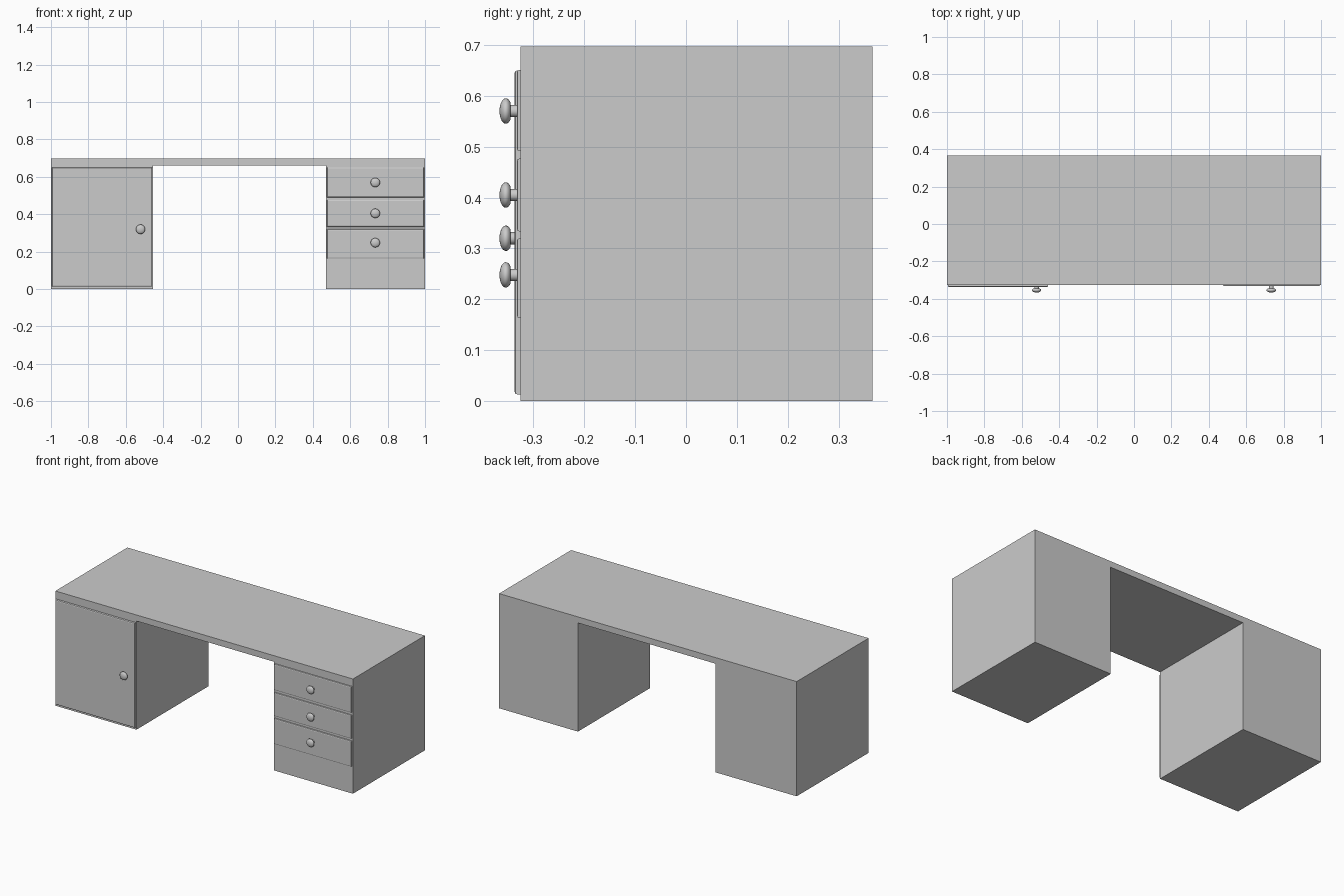
import bpy, bmesh, math
from mathutils import Matrix

if "Cube" in bpy.data.objects:
    bpy.data.objects.remove(bpy.data.objects["Cube"])

FRONT, BACK = -0.325, 0.366


def new_object(name, bm):
    bmesh.ops.recalc_face_normals(bm, faces=bm.faces[:])
    mesh = bpy.data.meshes.new(name)
    bm.to_mesh(mesh)
    bm.free()
    obj = bpy.data.objects.new(name, mesh)
    bpy.context.collection.objects.link(obj)
    return obj


def extruded_profile(name, points, y0, y1):
    bm = bmesh.new()
    face = bm.faces.new([bm.verts.new((x, y0, z)) for x, z in points])
    ext = bmesh.ops.extrude_face_region(bm, geom=[face])
    verts = [v for v in ext["geom"] if isinstance(v, bmesh.types.BMVert)]
    bmesh.ops.translate(bm, verts=verts, vec=(0, y1 - y0, 0))
    return new_object(name, bm)


def front_panel(name, x0, x1, z0, z1, depth):
    # thin slab with its front rim rounded
    obj = extruded_profile(name, [(x0, z0), (x1, z0), (x1, z1), (x0, z1)],
                           FRONT - depth, FRONT + 0.002)
    bm = bmesh.new()
    bm.from_mesh(obj.data)
    rim = [e for e in bm.edges if all(v.co.y < FRONT - depth / 2 for v in e.verts)]
    bmesh.ops.bevel(bm, geom=rim, offset=0.006, segments=2, profile=0.5, affect='EDGES')
    bm.to_mesh(obj.data)
    bm.free()
    return obj


def knob(name, x, z):
    # lathed profile: (radius, y), stem flowing into a flattened ball
    profile = [(0.012, FRONT + 0.002), (0.012, -0.345)]
    for i in range(1, 12):
        a = math.radians(150 - i * 150 / 12)
        profile.append((0.025 * math.sin(a), -0.354 + -0.0125 * math.cos(a)))
    profile.append((0.0, -0.3665))
    bm = bmesh.new()
    verts = [bm.verts.new((r, y, 0)) for r, y in profile]
    edges = [bm.edges.new(pair) for pair in zip(verts, verts[1:])]
    bmesh.ops.spin(bm, geom=verts + edges, cent=(0, 0, 0), axis=(0, 1, 0),
                   angle=math.tau, steps=24)
    bmesh.ops.remove_doubles(bm, verts=bm.verts[:], dist=0.0001)
    bmesh.ops.transform(bm, matrix=Matrix.Translation((x, 0, z)), verts=bm.verts[:])
    obj = new_object(name, bm)
    bpy.ops.object.select_all(action='DESELECT')
    bpy.context.view_layer.objects.active = obj
    obj.select_set(True)
    bpy.ops.object.shade_smooth_by_angle(angle=math.radians(40))
    return obj


# desk body: top and two pedestals in one outline
extruded_profile("desk_body",
                 [(-1, 0), (-0.455, 0), (-0.455, 0.66), (0.47, 0.66),
                  (0.47, 0), (1, 0), (1, 0.697), (-1, 0.697)], FRONT, BACK)

# cupboard door on the left pedestal
front_panel("cupboard_door", -0.994, -0.459, 0.013, 0.65, 0.012)
knob("door_knob", -0.521, 0.32)

# three drawers on the right pedestal
for i, (z0, z1, kz) in enumerate([(0.491, 0.651, 0.57),
                                  (0.333, 0.477, 0.405),
                                  (0.163, 0.32, 0.248)], 1):
    front_panel(f"drawer_front_{i}", 0.476, 0.994, z0, z1, 0.0075)
    knob(f"drawer_knob_{i}", 0.734, kz)
